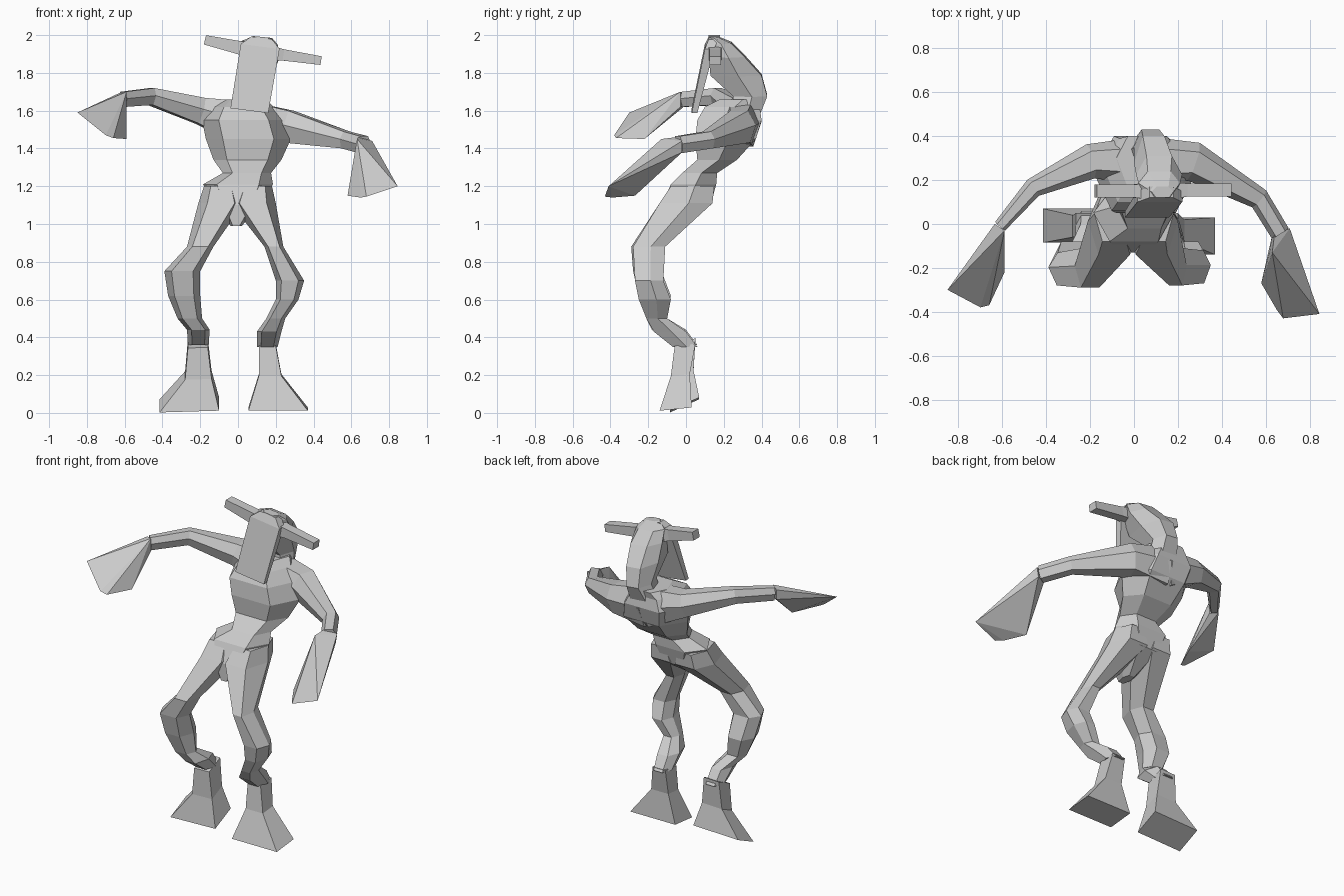
import bpy
import bmesh
from mathutils import Vector

default_cube = bpy.data.objects.get("Cube")
if default_cube:
    bpy.data.objects.remove(default_cube, do_unlink=True)

# One matte grey for the whole figure
grey = bpy.data.materials.new("plain_grey")
grey.use_nodes = True
grey_value = (.6, .6, .6, 1)
grey.diffuse_color = grey_value
grey.node_tree.nodes["Principled BSDF"].inputs["Base Color"].default_value = grey_value

# Cross-section outlines, scaled to fit each section
FACETED = [(1, .1), (.55, 1), (-.55, 1), (-1, .1), (-.6, -1), (.6, -1)]
SQUARE = [(1, 1), (-1, 1), (-1, -1), (1, -1)]


def finish(name, bm):
    """Turn a bmesh into a flat-shaded object."""
    bmesh.ops.recalc_face_normals(bm, faces=bm.faces)
    mesh = bpy.data.meshes.new(name)
    bm.to_mesh(mesh)
    bm.free()
    mesh.materials.append(grey)
    obj = bpy.data.objects.new(name, mesh)
    bpy.context.scene.collection.objects.link(obj)
    return obj


def loft(name, rings):
    """Skin a list of point rings and cap both ends."""
    bm = bmesh.new()
    loops = [[bm.verts.new(point) for point in ring] for ring in rings]
    for lower, upper in zip(loops, loops[1:]):
        for i in range(len(lower)):
            j = (i + 1) % len(lower)
            bm.faces.new((lower[i], lower[j], upper[j], upper[i]))
    bm.faces.new(loops[0])
    bm.faces.new(loops[-1])
    return finish(name, bm)


def stack(name, sections, outline=FACETED, tilt=0, pitch=0):
    """Loft sections given as height, left, right, front, back."""
    rings = []
    for height, left, right, front, back in sections:
        middle = Vector(((left + right) / 2, (front + back) / 2, height))
        half_width, half_depth = (right - left) / 2, (back - front) / 2
        ring = []
        for u, v in outline:
            x, y = u * half_width, v * half_depth
            ring.append(middle + Vector((x, y, tilt * x + pitch * y)))
        rings.append(ring)
    return loft(name, rings)


def limb(name, joints, outline=FACETED):
    """Loft upright sections along a path of x, y, z, half width, half height."""
    rings = []
    centres = [Vector(joint[:3]) for joint in joints]
    for i, joint in enumerate(joints):
        before = centres[max(i - 1, 0)]
        after = centres[min(i + 1, len(joints) - 1)]
        along = (after - before).normalized()
        side = along.cross(Vector((0, 0, 1))).normalized()
        up = side.cross(along)
        rings.append([centres[i] + side * u * joint[3] + up * v * joint[4]
                      for u, v in outline])
    return loft(name, rings)


def wedge(name, points):
    """Wrap a convex solid around a few corners."""
    bm = bmesh.new()
    for point in points:
        bm.verts.new(point)
    result = bmesh.ops.convex_hull(bm, input=bm.verts)
    loose = [v for v in result["geom_interior"] if isinstance(v, bmesh.types.BMVert)]
    bmesh.ops.delete(bm, geom=loose, context="VERTS")
    return finish(name, bm)


# Torso, from crotch through narrow waist to shoulders
stack("torso", [
    (.99, -.04, .02, -.13, -.03),
    (1.1, -.12, .12, -.13, .13),
    (1.21, -.185, .185, -.08, .16),
    (1.27, -.08, .175, -.02, .165),
    (1.34, -.13, .23, .06, .27),
    (1.45, -.17, .28, .05, .37),
    (1.55, -.19, .25, .06, .4),
    (1.62, -.14, .19, .1, .39),
    (1.66, -.08, .15, .18, .4),
])

# Neck and skull, leaning forward to the face
stack("head", [
    (1.58, -.04, .16, .24, .39),
    (1.68, 0, .15, .25, .43),
    (1.79, 0, .18, .13, .4),
    (1.89, .01, .22, .12, .31),
    (1.96, .02, .21, .12, .24),
    (1.99, .08, .18, .12, .17),
], tilt=-.1)

# Thin face plate hanging in front of the neck
stack("face_plate", [
    (1.6, -.04, .16, .03, .06),
    (1.94, .015, .22, .1, .15),
    (1.985, .07, .18, .12, .17),
], SQUARE, tilt=-.13)

# Bar-shaped horns
limb("right_horn", [(.07, .15, 1.92, .04, .04), (0, .15, 1.935, .03, .035),
                    (-.175, .15, 1.975, .03, .025)], SQUARE)
limb("left_horn", [(.15, .15, 1.91, .04, .04), (.24, .155, 1.895, .03, .03),
                   (.44, .155, 1.865, .03, .023)], SQUARE)

# Arms, sweeping forward from the shoulders
limb("right_arm", [
    (.05, .29, 1.53, .11, .12),
    (-.2, .285, 1.6, .08, .07),
    (-.46, .165, 1.675, .045, .045),
    (-.61, -.01, 1.66, .03, .04),
])
limb("left_arm", [
    (.05, .29, 1.53, .11, .12),
    (.27, .285, 1.515, .09, .085),
    (.57, .115, 1.445, .05, .045),
    (.665, -.04, 1.42, .045, .045),
])

# Flaring paddle hands
wedge("right_hand", [
    (-.635, 0, 1.69), (-.59, -.03, 1.7), (-.635, 0, 1.63), (-.59, -.03, 1.62),
    (-.85, -.3, 1.59), (-.7, -.38, 1.47), (-.66, -.37, 1.455), (-.59, -.22, 1.45),
])
wedge("left_hand", [
    (.71, -.02, 1.44), (.63, -.13, 1.45), (.7, -.02, 1.38), (.62, -.12, 1.39),
    (.64, -.05, 1.46), (.63, -.05, 1.39),
    (.845, -.41, 1.2), (.68, -.43, 1.145), (.65, -.39, 1.14), (.58, -.27, 1.15),
])

# Legs, bent at knee and hock
stack("right_leg", [
    (1.2, -.18, 0, -.08, .15),
    (1.11, -.21, .03, -.14, .14),
    (.88, -.27, -.13, -.29, -.11),
    (.75, -.39, -.2, -.28, -.13),
    (.62, -.37, -.2, -.25, -.08),
    (.5, -.32, -.19, -.21, -.1),
    (.44, -.27, -.15, -.18, 0),
    (.36, -.265, -.155, -.07, .06),
])
stack("left_leg", [
    (1.2, 0, .18, -.08, .15),
    (1.11, -.04, .2, -.14, .14),
    (.88, .14, .24, -.28, -.11),
    (.7, .2, .35, -.27, -.12),
    (.6, .2, .32, -.25, -.08),
    (.5, .15, .25, -.21, -.1),
    (.43, .1, .23, -.17, 0),
    (.35, .1, .21, -.07, .06),
])

# Ankles flaring into block feet
stack("right_foot", [
    (.37, -.265, -.16, -.06, .05),
    (.2, -.28, -.14, -.06, .04),
    (.042, -.415, -.1, -.085, .07),
], SQUARE, tilt=.03, pitch=.45)
stack("left_foot", [
    (.36, .11, .2, -.06, .05),
    (.2, .11, .23, -.08, .02),
    (.02, .055, .37, -.14, .03),
], SQUARE, pitch=.1)
